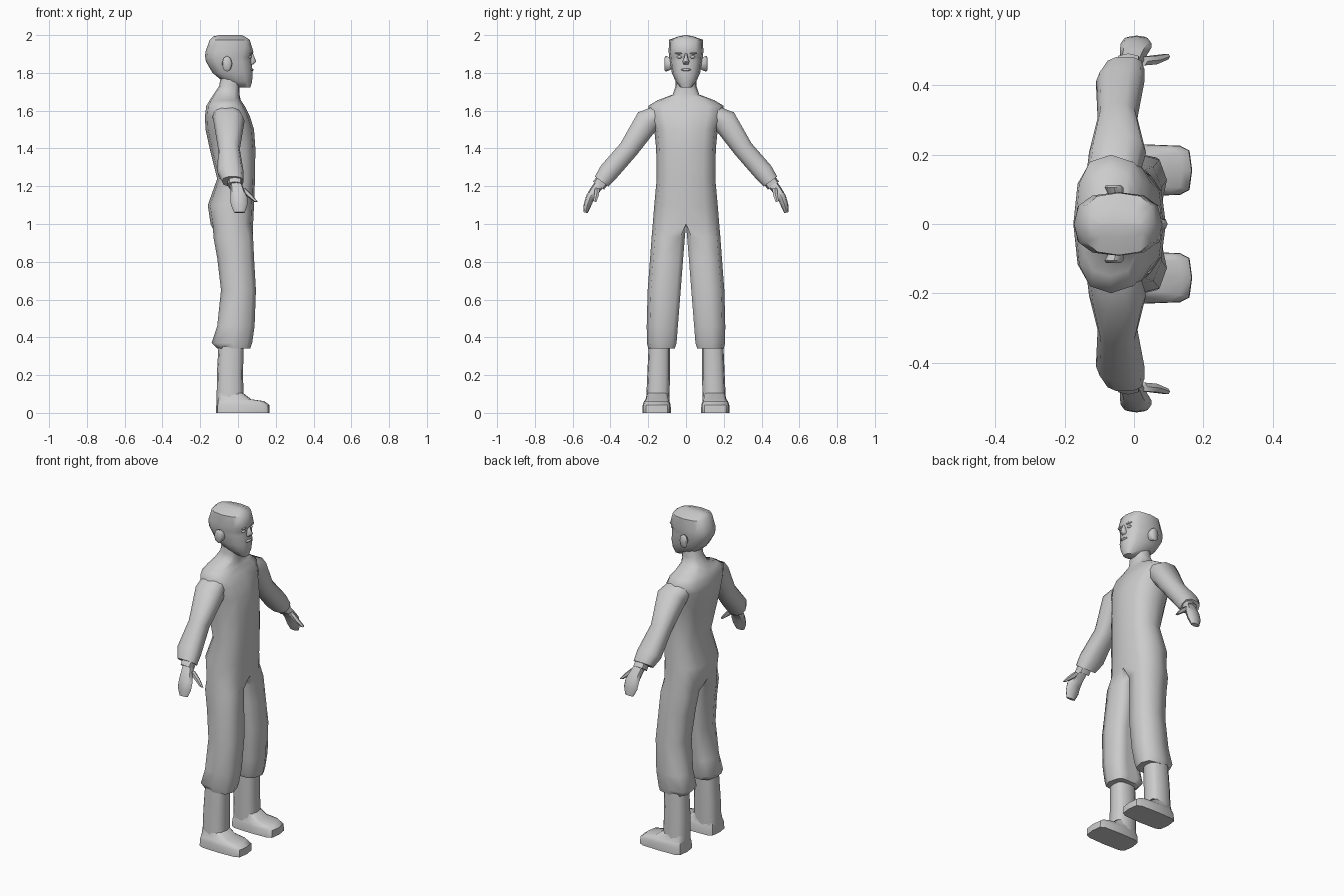
import bpy, bmesh, math
from mathutils import Vector


def power(c, e):
    return math.copysign(abs(c) ** e, c) if abs(c) > 1e-6 else 0.0


def skin(name, rings, mirror=False, angle=50, skip_mid=False):
    """Joins equal-length point rings into one closed skin."""
    bm = bmesh.new()
    vs = [[bm.verts.new(p) for p in r] for r in rings]
    n = len(vs[0])

    def face(f):
        if not (skip_mid and all(abs(v.co.y) < 1e-5 for v in f)):
            bm.faces.new(f)
    for a, b in zip(vs, vs[1:]):
        for i in range(n):
            j = (i + 1) % n
            face([a[i], a[j], b[j], b[i]])
    face(vs[0][::-1])
    face(vs[-1])
    bmesh.ops.recalc_face_normals(bm, faces=bm.faces[:])
    me = bpy.data.meshes.new(name)
    bm.to_mesh(me)
    bm.free()
    ob = bpy.data.objects.new(name, me)
    bpy.context.collection.objects.link(ob)
    return finish(ob, mirror, angle)


def finish(ob, mirror, angle=50):
    bpy.ops.object.select_all(action='DESELECT')
    ob.select_set(True)
    bpy.context.view_layer.objects.active = ob
    bpy.ops.object.shade_smooth_by_angle(angle=math.radians(angle))
    if mirror:
        origin = ob.location.copy()
        ob.data.transform(ob.matrix_basis)
        ob.matrix_basis.identity()
        m = ob.modifiers.new("Mirror", 'MIRROR')
        m.use_axis = (False, True, False)
    return ob


def level(z, x0, x1, y0, y1, e=0.8, n=12):
    """Horizontal rounded section."""
    xc, rx, yc, ry = (x0 + x1) / 2, (x1 - x0) / 2, (y0 + y1) / 2, (y1 - y0) / 2
    ts = [2 * math.pi * k / n for k in range(n)]
    return [(xc + rx * power(math.cos(t), e), yc + ry * power(math.sin(t), e), z) for t in ts]


def limb(name, secs, n=8, e=0.8, angle=50):
    """Mirrored limb; each section is (y, z, x0, x1, half thickness)."""
    c = [Vector((s[0], s[1])) for s in secs]
    rings = []
    for i, (y, z, x0, x1, h) in enumerate(secs):
        d = (c[min(i + 1, len(c) - 1)] - c[max(i - 1, 0)]).normalized()
        vy, vz = -d.y, d.x
        r = []
        for k in range(n):
            t = 2 * math.pi * k / n
            s = h * power(math.sin(t), e)
            r.append(((x0 + x1) / 2 + (x1 - x0) / 2 * power(math.cos(t), e), y + vy * s, z + vz * s))
        rings.append(r)
    return skin(name, rings, True, angle)


def ball(name, loc, size, mirror=False):
    bpy.ops.mesh.primitive_uv_sphere_add(segments=8, ring_count=6, location=loc)
    ob = bpy.context.object
    ob.name = name
    ob.scale = size
    return finish(ob, mirror)


# Suit: torso and trouser leg as one half skin, mirrored (z, x0, x1, inner y, outer y)
def half_section(z, x0, x1, yi, yo):
    xc, rx = (x0 + x1) / 2, (x1 - x0) / 2
    pts = []
    if yi == 0:
        for k in range(7):
            t = math.pi * k / 6
            pts.append((xc - rx * power(math.cos(t), 0.75), yo * power(math.sin(t), 0.75), z))
    else:
        yc, ry = (yi + yo) / 2, (yo - yi) / 2
        for k in range(7):
            t = -0.7 + (math.pi + 1.4) * k / 6
            pts.append((xc - rx * power(math.cos(t), 0.7), yc + ry * power(math.sin(t), 0.7), z))
    a, b = Vector(pts[6]), Vector(pts[0])
    for k in range(1, 6):
        p = a.lerp(b, k / 6)
        if yi:
            p.y = yi
        pts.append(tuple(p))
    return pts


suit = [
    (0.34, -0.11, 0.065, 0.06, 0.20), (0.37, -0.14, 0.075, 0.05, 0.207),
    (0.46, -0.11, 0.088, 0.043, 0.208), (0.65, -0.09, 0.095, 0.028, 0.203),
    (0.82, -0.11, 0.085, 0.015, 0.19), (0.93, -0.13, 0.08, 0.006, 0.182),
    (1.0, -0.145, 0.08, 0, 0.176), (1.1, -0.16, 0.085, 0, 0.168),
    (1.24, -0.11, 0.09, 0, 0.155), (1.4, -0.15, 0.092, 0, 0.158),
    (1.5, -0.172, 0.085, 0, 0.168), (1.57, -0.175, 0.063, 0, 0.195),
    (1.625, -0.168, 0.035, 0, 0.2), (1.655, -0.15, 0.015, 0, 0.15),
    (1.685, -0.13, 0.008, 0, 0.07), (1.73, -0.1, 0.008, 0, 0.055),
    (1.79, -0.09, 0.01, 0, 0.055)]
skin("suit", [half_section(*s) for s in suit], True, 60, True)

# Sleeves, cuffs, hands and thumbs
limb("sleeve", [(0.12, 1.59, -0.14, 0.01, 0.05), (0.205, 1.545, -0.13, 0.035, 0.07),
                (0.305, 1.395, -0.105, 0.01, 0.055), (0.41, 1.275, -0.11, 0.03, 0.055),
                (0.447, 1.225, -0.085, 0.03, 0.046)], 10)
limb("cuff", [(0.44, 1.235, -0.055, 0.022, 0.036), (0.463, 1.203, -0.055, 0.022, 0.036)], 8)
limb("hand", [(0.455, 1.215, -0.045, 0.02, 0.027), (0.485, 1.175, -0.04, 0.035, 0.025),
              (0.508, 1.14, -0.04, 0.05, 0.023), (0.522, 1.10, -0.038, 0.05, 0.02),
              (0.532, 1.06, -0.02, 0.035, 0.012)])
limb("thumb", [(0.47, 1.19, 0.0, 0.04, 0.014), (0.473, 1.155, 0.035, 0.075, 0.014),
               (0.483, 1.118, 0.085, 0.104, 0.009)], 6)

# Boots: shaft and foot
skin("boot_shaft", [level(0.42, -0.1, 0.03, 0.085, 0.195, 0.7),
                    level(0.2, -0.112, 0.027, 0.085, 0.205, 0.7),
                    level(0.04, -0.113, 0.03, 0.088, 0.212, 0.7)], True)
foot = [level(0, -0.117, 0.168, 0.08, 0.23, 0.4), level(0.042, -0.115, 0.166, 0.081, 0.229, 0.4),
        level(0.062, -0.112, 0.14, 0.088, 0.222, 0.45), level(0.072, -0.112, 0.07, 0.09, 0.214, 0.5),
        level(0.105, -0.112, 0.028, 0.092, 0.206, 0.6)]
skin("boot_foot", foot, True)

# Head
head = [(1.722, 0.005, 0.065, 0.028), (1.755, -0.08, 0.075, 0.055), (1.80, -0.135, 0.077, 0.075),
        (1.86, -0.17, 0.072, 0.086), (1.885, -0.174, 0.07, 0.089), (1.91, -0.173, 0.082, 0.092),
        (1.975, -0.15, 0.062, 0.09), (1.993, -0.13, 0.035, 0.04), (2.0, -0.1, 0.02, 0.004)]
skin("head", [level(z, a, b, -h, h, 0.78) for z, a, b, h in head])

# Face details
skin("nose", [level(z, 0.05, x, -h, h, 0.8, 8) for z, x, h in
              [(1.845, 0.08, 0.014), (1.86, 0.097, 0.018), (1.88, 0.088, 0.01), (1.908, 0.078, 0.008)]])
ball("lips", (0.07, 0, 1.817), (0.013, 0.026, 0.008))
ball("eye", (0.06, 0.034, 1.884), (0.012, 0.015, 0.008), True)
ball("eyebrow", (0.064, 0.036, 1.904), (0.014, 0.022, 0.006), True)

# Ears
skin("ear", [[(x - 0.01 * o, y, z) for x, y, z in
              [(-0.05 + sx * math.cos(t), 0.078 + o * 0.035, 1.848 + sz * math.sin(t))
               for t in [math.pi * k / 4 for k in range(8)]]]
             for o, sx, sz in [(0, 0.02, 0.03), (0.8, 0.027, 0.042), (1, 0.02, 0.034)]], True)
